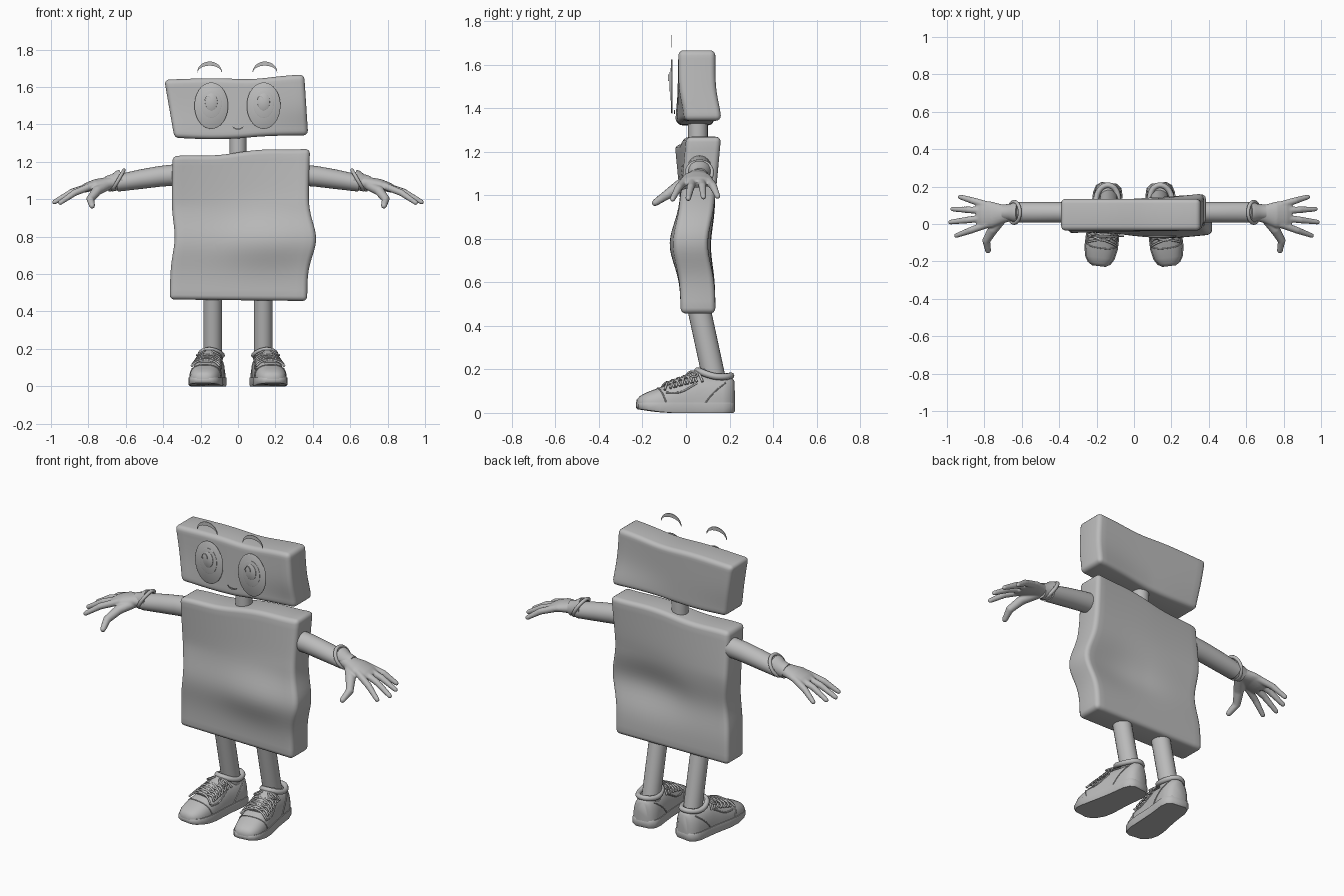
import bpy, bmesh, math
from math import sin, cos, pi, exp
from mathutils import Vector

cube = bpy.data.objects.get("Cube")
if cube:
    bpy.data.objects.remove(cube)

grey = bpy.data.materials.new("plain grey")
grey.use_nodes = True
grey.diffuse_color = (0.5, 0.5, 0.5, 1)
grey.node_tree.nodes["Principled BSDF"].inputs["Base Color"].default_value = (0.5, 0.5, 0.5, 1)


def add_mesh(name, mesh, angle=50):
    mesh.materials.clear()
    mesh.materials.append(grey)
    ob = bpy.data.objects.new(name, mesh)
    bpy.context.collection.objects.link(ob)
    bpy.ops.object.select_all(action='DESELECT')
    bpy.context.view_layer.objects.active = ob
    ob.select_set(True)
    bpy.ops.object.shade_smooth_by_angle(angle=math.radians(angle))
    return ob


def finish(name, bm, angle=50):
    bmesh.ops.recalc_face_normals(bm, faces=bm.faces[:])
    mesh = bpy.data.meshes.new(name)
    bm.to_mesh(mesh)
    bm.free()
    return add_mesh(name, mesh, angle)


def loft(bm, rings):
    """Skin a row of closed rings and cap both ends."""
    rows = [[bm.verts.new(p) for p in ring] for ring in rings]
    n = len(rows[0])
    for a, b in zip(rows, rows[1:]):
        for i in range(n):
            bm.faces.new((a[i], a[(i + 1) % n], b[(i + 1) % n], b[i]))
    bm.faces.new(rows[0])
    bm.faces.new(rows[-1][::-1])


def limb(bm, path, n=24, rounded=False):
    """Path entries are (point, side radius, upright radius)."""
    pts = [(Vector(p), a, b) for p, a, b in path]
    if rounded:
        p, a, b = pts[-1]
        d = (p - pts[-2][0]).normalized()
        pts += [(p + d * a * sin(t), a * cos(t), b * cos(t)) for t in (0.5, 1.0, 1.4)]
    rings = []
    for i, (p, a, b) in enumerate(pts):
        t = (pts[min(i + 1, len(pts) - 1)][0] - pts[max(i - 1, 0)][0]).normalized()
        ref = Vector((0, 1, 0)) if abs(t.z) > 0.8 else Vector((0, 0, 1))
        side = ref.cross(t).normalized()
        up = t.cross(side)
        rings.append([p + side * a * cos(2 * pi * k / n) + up * b * sin(2 * pi * k / n)
                      for k in range(n)])
    loft(bm, rings)


def cord(name, points, radius, cyclic=False):
    cu = bpy.data.curves.new(name, 'CURVE')
    cu.dimensions = '3D'
    cu.bevel_depth = radius
    cu.bevel_resolution = 2
    cu.use_fill_caps = True
    sp = cu.splines.new('POLY')
    sp.points.add(len(points) - 1)
    for q, p in zip(sp.points, points):
        q.co = (*p, 1)
    sp.use_cyclic_u = cyclic
    tmp = bpy.data.objects.new(name, cu)
    mesh = bpy.data.meshes.new_from_object(tmp)
    bpy.data.objects.remove(tmp)
    return add_mesh(name, mesh)


def slab(name, size, warp):
    """Soft-edged block, sliced into a grid and bent by the warp rule."""
    bm = bmesh.new()
    bmesh.ops.create_cube(bm, size=1)
    bmesh.ops.scale(bm, vec=size, verts=bm.verts[:])
    bmesh.ops.bevel(bm, geom=bm.edges[:], offset=0.025, segments=4, profile=0.5, affect='EDGES')
    for axis, cuts in ((0, 24), (2, 28)):
        for k in range(1, cuts):
            co, no = Vector(), Vector()
            co[axis] = (k / cuts - 0.5) * (size[axis] - 0.06)
            no[axis] = 1
            bmesh.ops.bisect_plane(bm, geom=bm.verts[:] + bm.edges[:] + bm.faces[:],
                                   plane_co=co, plane_no=no)
    for v in bm.verts:
        v.co = warp(*v.co)
    return finish(name, bm, 60)


def bump(a, centre, width):
    return exp(-((a - centre) / width) ** 2)


# Body: bowed forward at the belly, twisted at the top
def body_warp(x, y, z):
    u, w = x / 0.365, z / 0.395 * 0.5 + 0.5
    h = 0.46 + 0.79 * w
    right, left = max(u, 0), max(-u, 0)
    dy = -0.05 * bump(h, 0.77, 0.13) * (0.4 + 0.6 * bump(x, 0.15, 0.22))
    dy += 0.028 * u * max(0, w - 0.65) / 0.35
    dx = right * (0.045 * bump(h, 0.78, 0.12) + 0.015 * w * w + 0.005)
    dx += left * (0.02 * bump(h, 0.8, 0.12) + 0.015 * w)
    dz = w * (0.026 * u + 0.006 * sin(5 * u)) - 0.004 * u * (1 - w)
    return (x + dx, y + 0.055 + dy, h + dz)


slab("body", (0.73, 0.16, 0.79), body_warp)


# Head: sagging top edge, one lower corner pulled back
def head_warp(x, y, z):
    u, w = x / 0.36, z / 0.16 * 0.5 + 0.5
    dz = w * (0.014 * u - 0.014 * bump(u, 0.25, 0.4) + 0.008)
    dz += (1 - w) * (0.02 * max(u, 0) + 0.004 * sin(4 * u))
    dx = -0.02 * w + 0.02 * (1 - w) * (1 if u < 0 else 0.75) * abs(u)
    dy = 0.03 * max(u, 0) * bump(w, 0, 0.35) - 0.014 * max(-u, 0) * bump(w, 0, 0.4)
    dy -= 0.008 * bump(x, 0.1, 0.2) * (1 - w)
    return (x + dx + 0.014 * u * w, y + 0.05 + dy, 1.325 + 0.32 * w + dz)


slab("head", (0.72, 0.17, 0.32), head_warp)

bm = bmesh.new()
limb(bm, [((0, 0.055, 1.2), 0.045, 0.045), ((0, 0.055, 1.37), 0.045, 0.045)])
finish("neck", bm)


# Face plates
def oval(name, x, y, z, rx, rz, depth):
    bm = bmesh.new()
    loft(bm, [[(x + rx * f * cos(a), yy, z + rz * f * sin(a))
               for a in (2 * pi * k / 48 for k in range(48))]
              for yy, f in ((y, 1), (y - depth * 0.6, 1), (y - depth, 0.96))])
    finish(name, bm)


def crescent(name, x, y, z, rx, outer, inner):
    bm = bmesh.new()
    angles = [pi * k / 20 for k in range(21)]
    ring = [(rx * cos(a), outer * sin(a)) for a in angles]
    ring += [(rx * 0.96 * cos(a), inner * sin(a)) for a in angles[-2:0:-1]]
    loft(bm, [[(x + p, yy, z + q) for p, q in ring] for yy in (y, y - 0.004)])
    finish(name, bm, 30)


for s, side in ((1, "left"), (-1, "right")):
    x = 0.14 * s - 0.003
    oval(side + "_eye", x, -0.062, 1.5, 0.09, 0.124, 0.008)
    oval(side + "_iris", x, -0.071, 1.51, 0.055, 0.075, 0.003)
    oval(side + "_pupil", x, -0.075, 1.52, 0.033, 0.045, 0.003)
    crescent(side + "_eye_glint", x - 0.018, -0.079, 1.525, 0.018, 0.028, 0.022)
    crescent(side + "_eyebrow", 0.148 * s - 0.004, -0.066, 1.678, 0.066, 0.058, 0.036)
crescent("mouth", 0, -0.05, 1.392, 0.03, -0.02, -0.012)


# Arms, cuffs and gloved hands
def make_arm(s, side):
    bm = bmesh.new()
    limb(bm, [((s * x, 0.062, z), 0.055, r) for x, z, r in
              ((0.33, 1.13, 0.057), (0.42, 1.122, 0.055), (0.52, 1.107, 0.052), (0.65, 1.085, 0.045))])
    finish(side + "_arm", bm)
    bm = bmesh.new()
    limb(bm, [((s * x, 0.062, z), r, r) for x, z, r in
              ((0.7, 1.082, 0.042), (0.66, 1.09, 0.046), (0.635, 1.1, 0.054), (0.618, 1.105, 0.055))])
    finish(side + "_cuff", bm)
    rim = [(s * (0.64 - 0.03 * sin(a)), 0.062 + 0.057 * cos(a), 1.103 + 0.052 * sin(a))
           for a in (2 * pi * k / 32 for k in range(32))]
    cord(side + "_cuff_rim", rim, 0.01, True)

    bm = bmesh.new()
    limb(bm, [((s * 0.65, 0.06, 1.09), 0.042, 0.036), ((s * 0.7, 0.055, 1.085), 0.05, 0.033),
              ((s * 0.76, 0.05, 1.078), 0.07, 0.03), ((s * 0.81, 0.052, 1.062), 0.073, 0.025),
              ((s * 0.84, 0.052, 1.05), 0.06, 0.018)])
    fingers = ((0.1, 0.145, 0.93, 0.995), (0.07, 0.08, 0.97, 0.992),
               (0.035, 0.01, 0.982, 0.985), (0.0, -0.062, 0.95, 0.982))
    for y0, y1, tip, z1 in fingers:
        a, b = Vector((s * 0.78, y0, 1.072)), Vector((s * tip, y1, z1))
        mid = a.lerp(b, 0.55) + Vector((0, 0, 0.012))
        limb(bm, [(a, 0.02, 0.02), (mid, 0.018, 0.018), (b, 0.013, 0.013)], 14, True)
    limb(bm, [((s * 0.70, 0.04, 1.075), 0.03, 0.028), ((s * 0.755, -0.03, 1.045), 0.028, 0.026),
              ((s * 0.79, -0.09, 1.0), 0.022, 0.022), ((s * 0.78, -0.142, 0.965), 0.016, 0.016)], 14, True)
    hand = finish(side + "_hand", bm)
    re = hand.modifiers.new("blend", 'REMESH')
    re.mode = 'VOXEL'
    re.voxel_size = 0.005
    re.use_smooth_shade = True
    sm = hand.modifiers.new("soften", 'SMOOTH')
    sm.iterations = 5


# Shoe cross-sections: length position, half width, top height
SECTIONS = [(-0.225, 0.03, 0.062), (-0.21, 0.055, 0.078), (-0.18, 0.073, 0.094), (-0.13, 0.083, 0.113),
            (-0.07, 0.083, 0.135), (0, 0.077, 0.16), (0.05, 0.074, 0.176), (0.1, 0.073, 0.168),
            (0.16, 0.073, 0.162), (0.2, 0.062, 0.168), (0.22, 0.035, 0.15)]


def make_leg(s, side):
    def place(x, y, z):
        return (s * (0.16 + x - 0.125 * y), y + 0.125 * x, z)

    def skin(a, v, lift=0.0):
        for (v0, w0, h0), (v1, w1, h1) in zip(SECTIONS, SECTIONS[1:]):
            if v <= v1:
                break
        t = (v - v0) / (v1 - v0)
        w, h = w0 + (w1 - w0) * t + lift, h0 + (h1 - h0) * t - 0.04 + lift
        c, e = cos(a), max(sin(a), 0)
        return place(math.copysign(abs(c) ** 0.75, c) * w, v, 0.04 + h * e ** 0.85)

    bm = bmesh.new()
    limb(bm, [((s * 0.135, 0.055, 0.5), 0.05, 0.053), ((s * 0.135, 0.135, 0.13), 0.05, 0.053)])
    finish(side + "_leg", bm)
    bm = bmesh.new()
    loft(bm, [[skin(pi * k / 20, v) for k in range(21)] for v, _, _ in SECTIONS])
    finish(side + "_shoe_upper", bm, 70)

    # Sole with a slight rise at the toe
    outline = [(w + 0.006, v) for v, w, _ in SECTIONS] + [(-w - 0.006, v) for v, w, _ in SECTIONS[::-1]]
    bm = bmesh.new()
    loft(bm, [[place(x * f, v * f, z + (0.016 * max(0, -v - 0.1) / 0.12 if z < 0.01 else 0))
               for x, v in outline] for z, f in ((0, 0.97), (0.008, 1), (0.04, 1), (0.047, 0.98))])
    finish(side + "_sole", bm, 40)

    # Padded collar, tongue, laces and seams
    collar = [place(0.058 * cos(a), 0.13 + 0.077 * sin(a), 0.167 - 0.012 * sin(a) + 0.016 * sin(a) ** 2)
              for a in (2 * pi * k / 40 for k in range(40))]
    cord(side + "_collar", collar, 0.015, True)
    bm = bmesh.new()
    limb(bm, [(place(0, y, z), 0.034, 0.01) for y, z in
              ((-0.09, 0.128), (0, 0.165), (0.045, 0.185), (0.07, 0.192))], 16, True)
    finish(side + "_tongue", bm)
    rows = [-0.085 + 0.026 * k for k in range(6)]
    for i, v in enumerate(rows):
        for d in (-1, 1):
            cord(f"{side}_lace_{i}_{d}", [skin(pi / 2 + d * t * 0.12, v + 0.022 * t / 7, 0.012)
                                          for t in range(-7, 8)], 0.0055)
    for d in (-1, 1):
        loop = [place(d * (0.02 + 0.022 * (1 - cos(a))), 0.03 + 0.018 * sin(a), 0.19 - 0.012 * (1 - cos(a)))
                for a in (2 * pi * k / 20 for k in range(20))]
        cord(f"{side}_bow_{d}", loop, 0.005, True)
        cord(f"{side}_eyestay_{d}", [skin(pi / 2 + d * (0.95 + 0.15 * sin(t / 3)), -0.1 + 0.012 * t, 0.001)
                                     for t in range(13)], 0.004)
        cord(f"{side}_heel_seam_{d}", [skin(pi / 2 + d * (1.55 - 0.07 * t), 0.08 + 0.008 * t, 0.001)
                                       for t in range(13)], 0.003)
    cord(side + "_toe_seam", [skin(pi * k / 24, -0.1 - 0.03 * sin(pi * k / 24), 0.001) for k in range(25)], 0.003)


for s, side in ((1, "left"), (-1, "right")):
    make_arm(s, side)
    make_leg(s, side)
